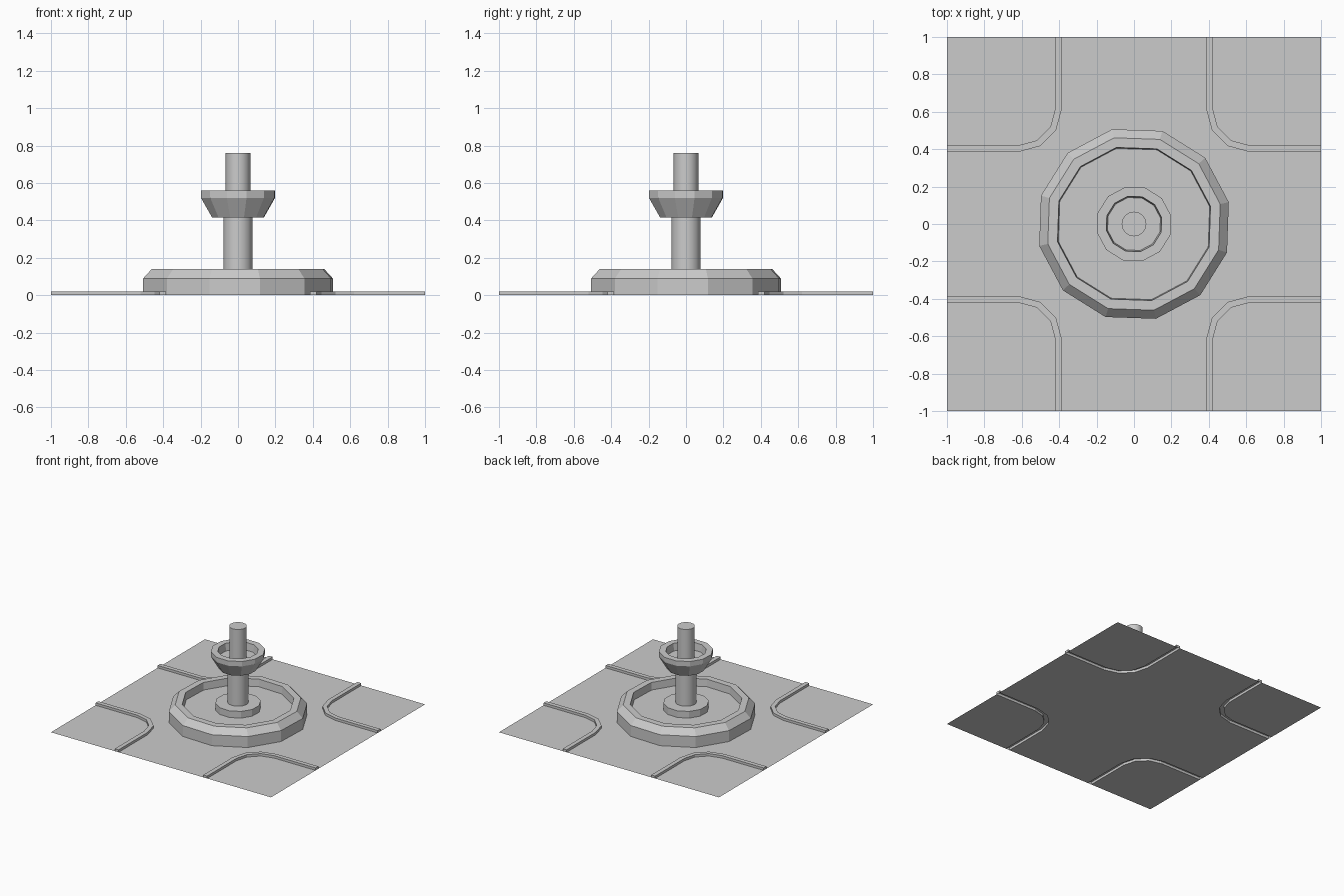
import bpy, bmesh, math
from mathutils import Vector

if "Cube" in bpy.data.objects:
    bpy.data.objects.remove(bpy.data.objects["Cube"])

def finish(name, bm, smooth=False):
    bmesh.ops.remove_doubles(bm, verts=bm.verts, dist=1e-5)
    me = bpy.data.meshes.new(name)
    bm.to_mesh(me)
    bm.free()
    ob = bpy.data.objects.new(name, me)
    bpy.context.collection.objects.link(ob)
    if smooth:
        bpy.context.view_layer.objects.active = ob
        ob.select_set(True)
        bpy.ops.object.shade_smooth_by_angle(angle=math.radians(35))
        ob.select_set(False)
    return ob

def lathe(name, profile, sides, phase=0.0, cap=True, smooth=False):
    """Revolve (radius, z) pairs, listed from outside bottom inward, and cap the last ring."""
    bm = bmesh.new()
    rings = [[bm.verts.new((r * math.cos(phase + math.tau * i / sides),
                            r * math.sin(phase + math.tau * i / sides), z))
              for i in range(sides)] for r, z in profile]
    for lo, hi in zip(rings, rings[1:]):
        for i in range(sides):
            j = (i + 1) % sides
            bm.faces.new((lo[i], lo[j], hi[j], hi[i]))
    if cap:
        bm.faces.new(rings[-1])
    return finish(name, bm, smooth)

# Kerb outline: straight, rounded corner in three segments, straight
C = 0.62
def kerb_path(radius, turn):
    pts = [(C - radius, 1.0)]
    for k in range(4):
        a = math.radians(180 + 30 * k)
        pts.append((C + radius * math.cos(a), C + radius * math.sin(a)))
    pts.append((1.0, C - radius))
    for _ in range(turn):
        pts = [(y, -x) for x, y in pts]
    return pts

# Paving: crossing plus four corner plots, left open beneath the kerbs
bm = bmesh.new()
outline = [p for t in range(4) for p in kerb_path(0.235, t)]
bm.faces.new([bm.verts.new((x, y, 0)) for x, y in outline])
for t in range(4):
    plot = kerb_path(0.20, t)
    corner = (1, 1)
    for _ in range(t):
        corner = (corner[1], -corner[0])
    bm.faces.new([bm.verts.new((x, y, 0)) for x, y in plot + [corner]])
for f in bm.faces:
    f.normal_update()
    if f.normal.z < 0:
        f.normal_flip()
finish("paving", bm)

# Raised kerbs with closed ends
H = 0.02
for t in range(4):
    bm = bmesh.new()
    def row(pts, z):
        return [bm.verts.new((x, y, z)) for x, y in pts]
    road, plot = kerb_path(0.235, t), kerb_path(0.20, t)
    a0, a1, b1, b0 = row(road, 0), row(road, H), row(plot, H), row(plot, 0)
    for lo, hi in ((a0, a1), (a1, b1), (b1, b0)):
        for i in range(len(lo) - 1):
            bm.faces.new((lo[i], lo[i + 1], hi[i + 1], hi[i]))
    bm.faces.new((a0[0], a1[0], b1[0], b0[0]))
    bm.faces.new((b0[-1], b1[-1], a1[-1], a0[-1]))
    bmesh.ops.recalc_face_normals(bm, faces=bm.faces)
    finish(f"kerb_{t + 1}", bm)

# Fountain
P = math.radians(13)
lathe("basin", [(0.52, 0), (0.52, 0.09), (0.473, 0.14), (0.42, 0.14), (0.415, 0.08)], 12, P)
lathe("pedestal", [(0.17, 0.08), (0.17, 0.135)], 12, P)
lathe("lower_column", [(0.078, 0.135), (0.078, 0.42)], 16, 0, smooth=True)
bowl = [(0.06, 0.415), (0.142, 0.415), (0.203, 0.52), (0.203, 0.56), (0.152, 0.56), (0.145, 0.50)]
lathe("upper_bowl", bowl, 12, P)
lathe("upper_column", [(0.066, 0.50), (0.066, 0.76)], 16, 0, smooth=True)
